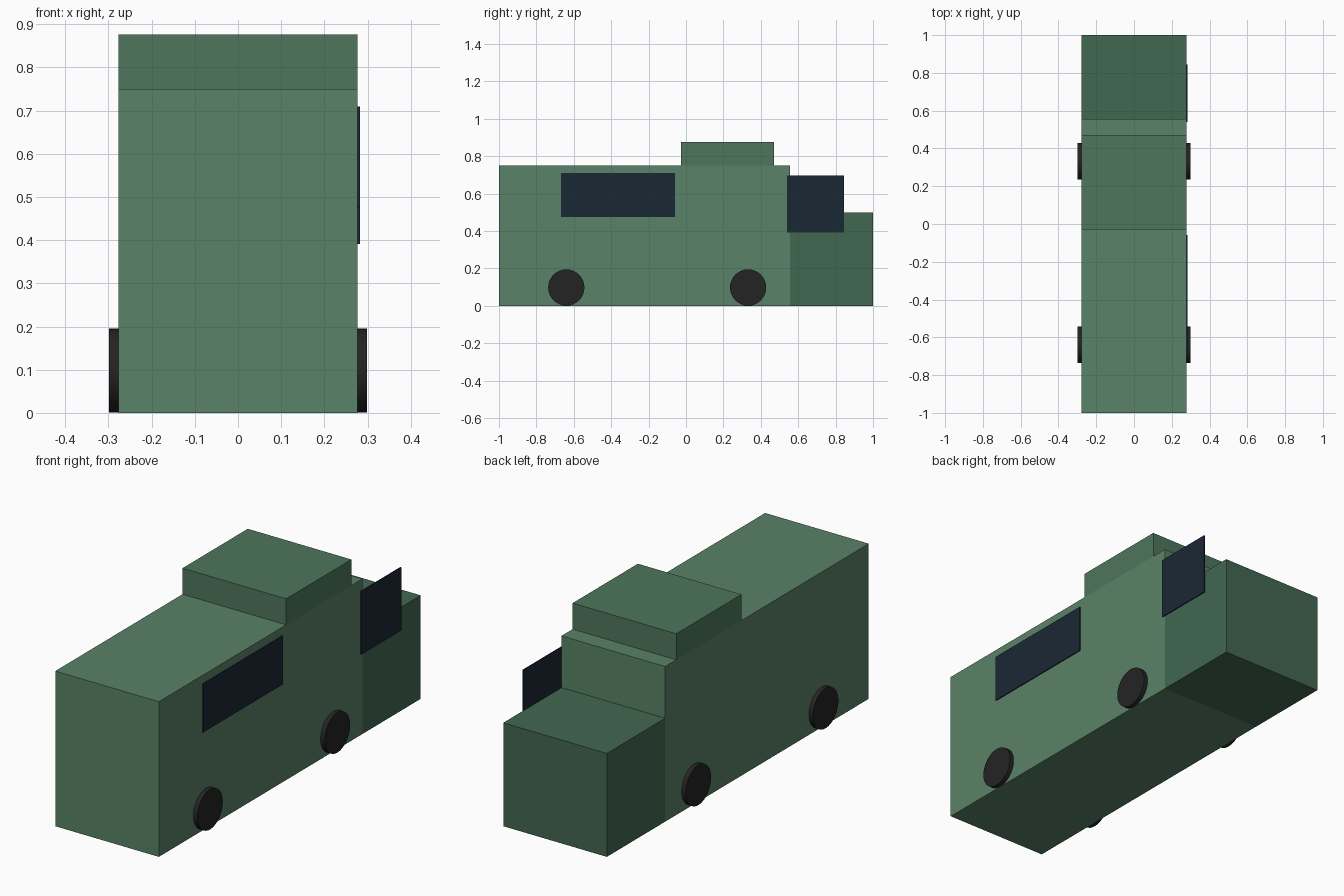
import bpy
import math

if "Cube" in bpy.data.objects:
    bpy.data.objects.remove(bpy.data.objects["Cube"])


def material(name, rgb):
    # Display colour given as sRGB 0-255, stored as linear
    mat = bpy.data.materials.new(name)
    mat.diffuse_color = [((c / 255 + 0.055) / 1.055) ** 2.4 for c in rgb] + [1]
    mat.use_nodes = True
    mat.node_tree.nodes["Principled BSDF"].inputs["Base Color"].default_value = mat.diffuse_color
    return mat


body_green = material("body_green", (90, 130, 103))
roof_green = material("roof_green", (78, 118, 93))
hood_green = material("hood_green", (66, 103, 81))
glass_blue = material("glass_blue", (26, 40, 52))
tyre_black = material("tyre_black", (36, 36, 36))


def box(name, x, y, z, mat):
    # Axis-aligned box from (min, max) ranges
    spans = (x, y, z)
    bpy.ops.mesh.primitive_cube_add(size=1, location=[(a + b) / 2 for a, b in spans])
    ob = bpy.context.object
    ob.name = name
    ob.scale = [b - a for a, b in spans]
    bpy.ops.object.transform_apply(location=False, rotation=False, scale=True)
    ob.data.materials.append(mat)
    return ob


HALF = 0.277

# Body shell
box("main_body", (-HALF, HALF), (-1.0, 0.555), (0, 0.75), body_green)
box("hood", (-HALF, HALF), (0.555, 1.0), (0, 0.5), hood_green)
box("raised_roof", (-HALF, HALF), (-0.028, 0.47), (0.75, 0.876), roof_green)

# Window panels, on the right side only
box("side_window", (0.276, 0.282), (-0.668, -0.059), (0.476, 0.71), glass_blue)
box("cab_window", (0.276, 0.282), (0.54, 0.845), (0.391, 0.696), glass_blue)

# Wheels
for axle, y in (("front", -0.64), ("rear", 0.332)):
    for side, sx in (("left", -1), ("right", 1)):
        bpy.ops.mesh.primitive_cylinder_add(
            vertices=32, radius=0.097, depth=0.044,
            location=(sx * 0.277, y, 0.098), rotation=(0, math.pi / 2, 0))
        wheel = bpy.context.object
        wheel.name = f"{axle}_{side}_wheel"
        wheel.data.materials.append(tyre_black)
        bpy.ops.object.shade_smooth_by_angle()
